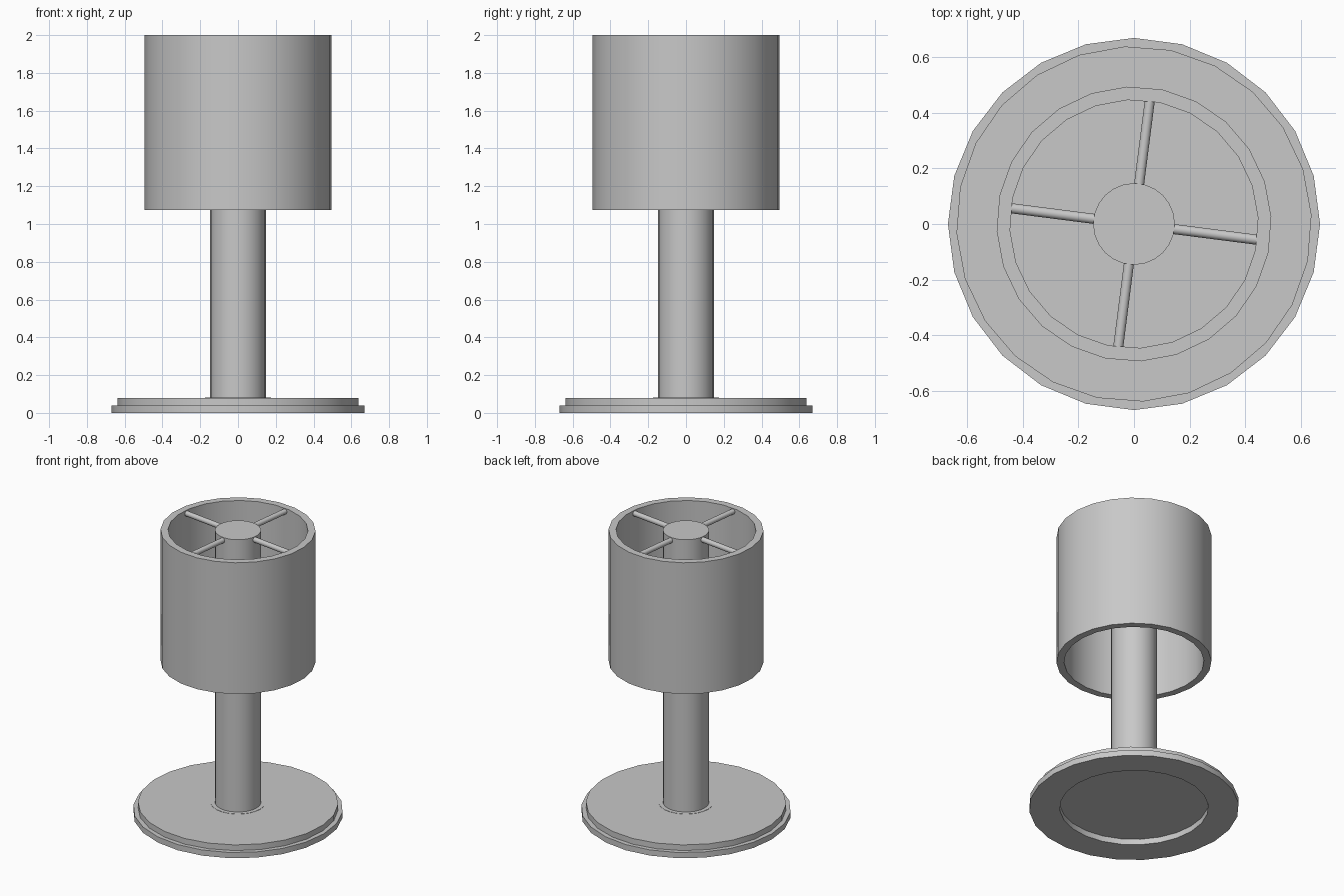
import bpy
import math
from mathutils import Vector

cube = bpy.data.objects.get("Cube")
if cube:
    bpy.data.objects.remove(cube, do_unlink=True)

SIDES = 24
TOP = 2.0

grey = bpy.data.materials.new("plain grey")
grey.use_nodes = True
COLOR = (0.58, 0.58, 0.58, 1)
grey.diffuse_color = COLOR
for node in grey.node_tree.nodes:
    if node.type == 'BSDF_PRINCIPLED':
        node.inputs["Base Color"].default_value = COLOR


def finish(obj, name):
    obj.name = name
    obj.data.materials.append(grey)
    bpy.ops.object.shade_smooth_by_angle(angle=math.radians(30))
    return obj


def cylinder(name, radius, low, high, turn=0.0):
    """Upright solid cylinder; turn rotates its facets in degrees."""
    bpy.ops.mesh.primitive_cylinder_add(
        vertices=SIDES, radius=radius, depth=high - low,
        location=(0, 0, (low + high) / 2), rotation=(0, 0, math.radians(turn)))
    return finish(bpy.context.object, name)


def tube(name, outer, inner, low, high, turn=0.0):
    """Upright ring made by sweeping a rectangular section around z."""
    section = [(outer, low), (outer, high), (inner, high), (inner, low)]
    n = len(section)
    verts, faces = [], []
    for i in range(SIDES):
        a = math.tau * i / SIDES + math.radians(turn)
        verts += [(r * math.cos(a), r * math.sin(a), z) for r, z in section]
        j = (i + 1) % SIDES
        for k in range(n):
            m = (k + 1) % n
            faces.append((i * n + k, j * n + k, j * n + m, i * n + m))
    mesh = bpy.data.meshes.new(name)
    mesh.from_pydata(verts, [], faces)
    obj = bpy.data.objects.new(name, mesh)
    bpy.context.collection.objects.link(obj)
    bpy.ops.object.select_all(action='DESELECT')
    obj.select_set(True)
    bpy.context.view_layer.objects.active = obj
    return finish(obj, name)


def rod(name, angle, start, end, radius, z):
    """Horizontal spoke pointing outward at the given angle."""
    direction = Vector((math.cos(angle), math.sin(angle), 0))
    bpy.ops.mesh.primitive_cylinder_add(
        vertices=SIDES, radius=radius, depth=end - start,
        location=direction * (start + end) / 2 + Vector((0, 0, z)),
        rotation=(0, math.pi / 2, angle))
    return finish(bpy.context.object, name)


# Base: hollow foot ring under a solid plate, with a thin disc at the pole
tube("foot_ring", 0.67, 0.475, 0, 0.04)
cylinder("base_plate", 0.64, 0.04, 0.08, turn=3)
cylinder("pole_flange", 0.175, 0.075, 0.082)

# Pole and open drum shade
cylinder("pole", 0.147, 0.078, TOP)
tube("drum_shade", 0.495, 0.447, 1.075, TOP, turn=3)

# Four spokes holding the shade
for i in range(4):
    rod(f"spoke_{i + 1}", math.radians(90 * i - 7.3), 0.135, 0.445, 0.018, 1.978)
